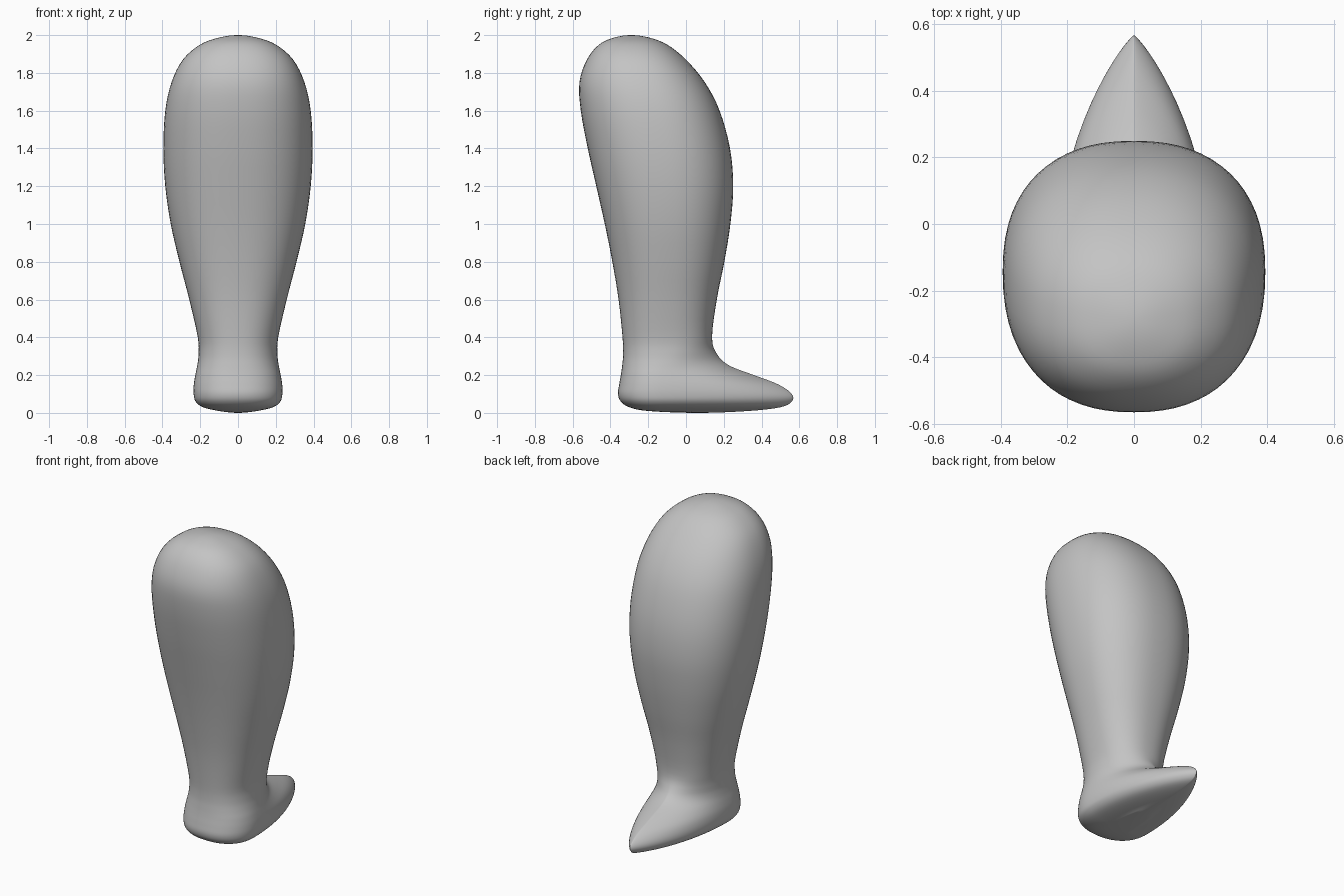
import bpy
import bmesh
import math
from mathutils import Vector

cube = bpy.data.objects.get("Cube")
if cube:
    bpy.data.objects.remove(cube, do_unlink=True)

SIDES, STEPS = 64, 4

# Leg outline from sole to top: height, front y, back y, half width
SECTIONS = [Vector(r) for r in (
    (0, .06, .06, 0),
    (.01, -.2, .33, .1),
    (.03, -.3, .5, .185),
    (.06, -.345, .56, .224),
    (.1, -.36, .56, .235),
    (.15, -.354, .49, .234),
    (.2, -.345, .36, .226),
    (.25, -.338, .23, .216),
    (.31, -.333, .165, .209),
    (.4, -.336, .138, .213),
    (.6, -.357, .163, .258),
    (.8, -.39, .203, .31),
    (1, -.43, .235, .356),
    (1.2, -.475, .25, .385),
    (1.4, -.52, .233, .395),
    (1.6, -.557, .178, .385),
    (1.75, -.564, .1, .352),
    (1.87, -.525, .0, .292),
    (1.95, -.46, -.1, .2),
    (1.987, -.38, -.195, .1),
    (2, -.29, -.29, 0),
)]


def mirrored(row):
    """Section carried over the pole, so the ends close roundly."""
    return Vector((row[0], row[2], row[1], -row[3]))


def spline(a, b, c, d, t):
    return .5 * (2 * b + (c - a) * t + (2 * a - 5 * b + 4 * c - d) * t ** 2
                 + (3 * b - a - 3 * c + d) * t ** 3)


def power(value, exponent):
    return math.copysign(abs(value) ** exponent, value)


def ring_points(section):
    """Rounded oval for the leg, turning into a pointed teardrop at the foot."""
    z, front, back, half = section
    foot = min(max((.4 - z) / .2, 0), 1)
    foot = foot * foot * (3 - 2 * foot)
    middle = (front + back) / 2
    if front < -.14:
        middle += (-.13 - middle) * foot
    for i in range(SIDES):
        angle = math.tau * i / SIDES
        c, s = math.cos(angle), math.sin(angle)
        toe = foot if s > 0 else 0
        x = half * power(c, .87 + .83 * toe)
        reach = back - middle if s > 0 else middle - front
        yield x, middle + reach * power(s, .87 + .13 * toe), z


# Smoothly interpolated sections, without the two poles
rows = [mirrored(SECTIONS[1])] + SECTIONS + [mirrored(SECTIONS[-2])]
smooth = [spline(*rows[i:i + 4], k / STEPS)
          for i in range(len(rows) - 3) for k in range(STEPS)][1:]

# Skin the sections and close both ends
bm = bmesh.new()
rings = [[bm.verts.new(p) for p in ring_points(s)] for s in smooth]
for low, high in zip(rings, rings[1:]):
    for i in range(SIDES):
        j = (i + 1) % SIDES
        bm.faces.new((low[i], low[j], high[j], high[i]))
for ring, end in ((rings[0], SECTIONS[0]), (rings[-1], SECTIONS[-1])):
    pole = bm.verts.new((0, end[1], end[0]))
    for i in range(SIDES):
        bm.faces.new((ring[i], ring[(i + 1) % SIDES], pole))
bmesh.ops.recalc_face_normals(bm, faces=bm.faces)
mesh = bpy.data.meshes.new("leg_with_foot")
bm.to_mesh(mesh)
bm.free()

leg = bpy.data.objects.new("leg_with_foot", mesh)
bpy.context.collection.objects.link(leg)

# Plain grey surface
grey = bpy.data.materials.new("light_grey")
grey.use_nodes = True
colour = (.55, .55, .55, 1)
grey.diffuse_color = colour
grey.node_tree.nodes["Principled BSDF"].inputs["Base Color"].default_value = colour
mesh.materials.append(grey)

mesh.shade_smooth()
